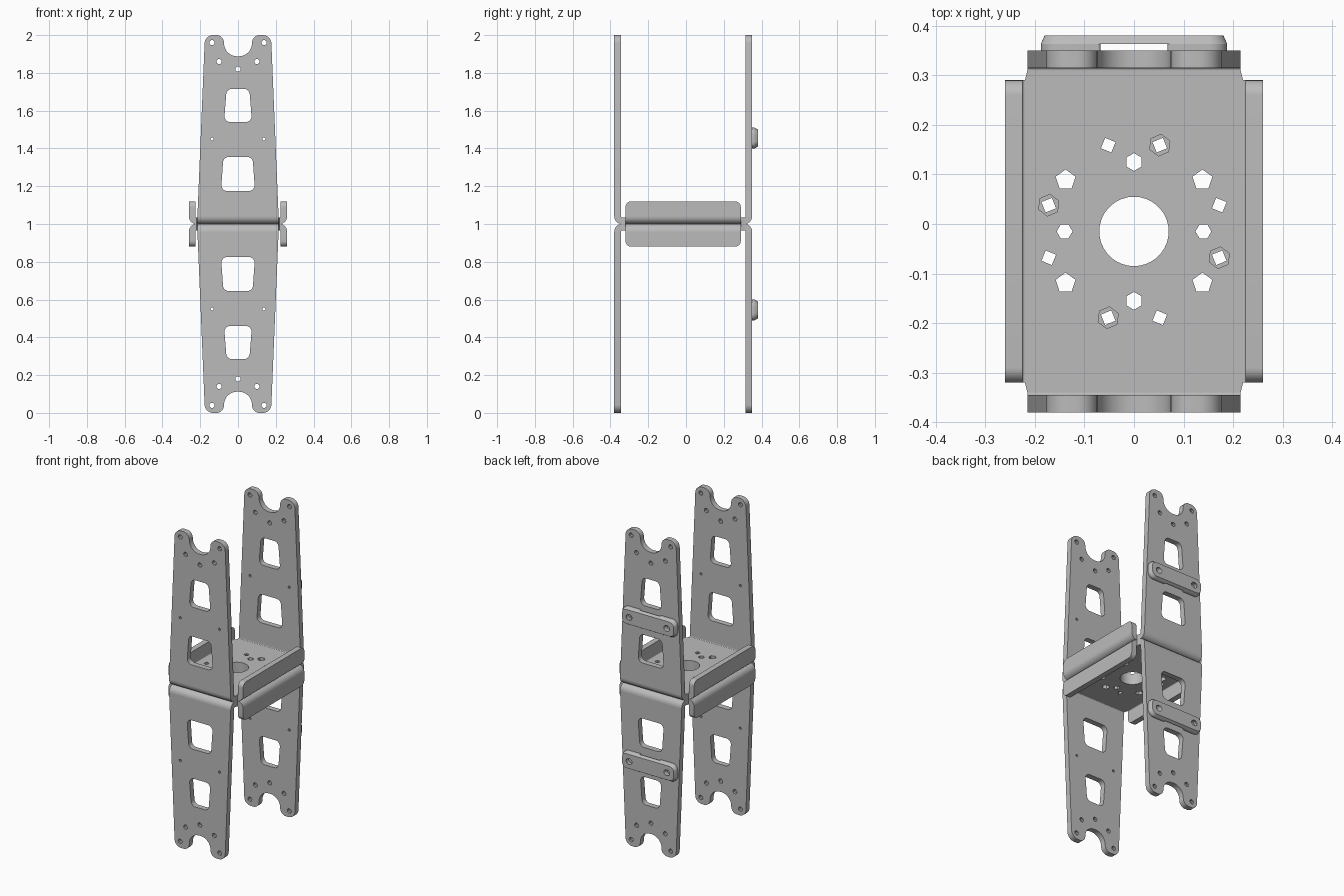
import bpy
import bmesh
from math import sin, cos, pi, tan, radians
from mathutils import Vector

if "Cube" in bpy.data.objects:
    bpy.data.objects.remove(bpy.data.objects["Cube"], do_unlink=True)

steel = bpy.data.materials.new("grey_sheet_metal")
steel.use_nodes = True
GREY = (0.5, 0.5, 0.5, 1)
steel.diffuse_color = GREY
steel.node_tree.nodes["Principled BSDF"].inputs["Base Color"].default_value = GREY

T = 0.035        # sheet thickness
YC = -0.015      # centre of the brackets in y
BEND = 0.04      # outer bend radius


def circle(x, y, r, n=10, turn=0.0):
    return [(x + r * cos(turn + 2 * pi * i / n), y + r * sin(turn + 2 * pi * i / n)) for i in range(n)]


def rounded(corners, steps=7):
    """Polygon from (x, y, radius) corners with true arc fillets."""
    out, n = [], len(corners)
    for i, (x, y, r) in enumerate(corners):
        p = Vector((x, y))
        if r == 0:
            out.append((x, y))
            continue
        a = (Vector(corners[i - 1][:2]) - p).normalized()
        b = (Vector(corners[(i + 1) % n][:2]) - p).normalized()
        half = a.angle(b) / 2
        c = p + (a + b).normalized() * (r / sin(half))
        s, e = p + a * (r / tan(half)) - c, p + b * (r / tan(half)) - c
        for k in range(steps + 1):
            t = k / steps
            out.append(tuple(c + (s * (1 - t) + e * t).normalized() * r))
    return out


def quarter_bend(cx, cz, side):
    """Cross-section of a sheet bend that turns from flat to upright."""
    angles = [pi / 2 * i / 8 for i in range(9)]
    outer = [(cx + side * BEND * sin(a), cz - BEND * cos(a)) for a in angles]
    r = BEND - T
    inner = [(cx + side * r * sin(a), cz - r * cos(a)) for a in reversed(angles)]
    return outer + inner


PLACE = {"XY": lambda u, v, w: (u, v, w),
         "XZ": lambda u, v, w: (u, -w, v),
         "YZ": lambda u, v, w: (w, u, v)}


def plate(name, loops, plane, depth, thick, flip, shape=None):
    """Flat plate with holes: the first loop is the outline."""
    curve = bpy.data.curves.new(name, "CURVE")
    curve.dimensions = "2D"
    curve.fill_mode = "BOTH"
    curve.extrude = thick / 2
    for loop in loops:
        spline = curve.splines.new("POLY")
        spline.points.add(len(loop) - 1)
        for point, (u, v) in zip(spline.points, loop):
            point.co = (u, v, 0, 1)
        spline.use_cyclic_u = True
    temp = bpy.data.objects.new(name + "_outline", curve)
    bpy.context.collection.objects.link(temp)
    deps = bpy.context.evaluated_depsgraph_get()
    mesh = bpy.data.meshes.new_from_object(temp.evaluated_get(deps))
    bpy.data.objects.remove(temp, do_unlink=True)
    bpy.data.curves.remove(curve)

    bm = bmesh.new()
    bm.from_mesh(mesh)
    bmesh.ops.remove_doubles(bm, verts=bm.verts, dist=0.0002)
    for v in bm.verts:
        w = v.co.z + (-depth if plane == "XZ" else depth)
        v.co = PLACE[plane](v.co.x, v.co.y, w)
        if shape:
            shape(v.co)
        if flip:                      # half turn about the y axis
            v.co = (-v.co.x, v.co.y, 2 - v.co.z)
    bmesh.ops.recalc_face_normals(bm, faces=bm.faces)
    bm.to_mesh(mesh)
    bm.free()
    mesh.materials.clear()
    mesh.materials.append(steel)
    obj = bpy.data.objects.new(("lower_" if flip else "upper_") + name, mesh)
    bpy.context.collection.objects.link(obj)
    bpy.ops.object.select_all(action="DESELECT")
    obj.select_set(True)
    bpy.context.view_layer.objects.active = obj
    bpy.ops.object.shade_smooth_by_angle(angle=radians(35))
    return obj


def window(z0, z1, w0, w1):
    return rounded([(-w0, z0, 0.03), (w0, z0, 0.03), (w1, z1, 0.03), (-w1, z1, 0.03)])


# Arm outline: tapered, with two lobes around a rounded notch
half_arm = [(0.215, 1 + BEND, 0), (0.175, 2.0, 0.045), (0.075, 2.0, 0.04), (0.072, 1.888, 0.068)]
arm = [rounded(half_arm + [(-x, z, r) for x, z, r in reversed(half_arm)]),
       window(1.175, 1.355, 0.09, 0.077), window(1.54, 1.715, 0.074, 0.06),
       circle(0, 1.82, 0.014)]
for s in (-1, 1):
    arm += [circle(s * 0.138, 1.96, 0.014), circle(s * 0.1, 1.86, 0.014), circle(s * 0.137, 1.45, 0.008)]

# Base plate outline with narrower ends, and its hole pattern
quad = [(0.22, 0.305), (0.215, 0.325)]
base = [[(x, YC + y) for x, y in quad] + [(-x, YC + y) for x, y in reversed(quad)]
        + [(-x, YC - y) for x, y in quad] + [(x, YC - y) for x, y in reversed(quad)],
        circle(0, YC, 0.07, 36)]
for s in (-1, 1):
    base += [circle(0, YC + s * 0.14, 0.018, 6, pi / 6), circle(s * 0.14, YC, 0.016, 6)]
    base += [circle(t * 0.138, YC + s * 0.104, 0.021, 5, pi / 2) for t in (-1, 1)]
    # Wide holes on one bracket sit over narrow holes on the other
    base += [circle(s * 0.052, YC + s * 0.174, 0.022, 6, 0.4),
             circle(-s * 0.172, YC + s * 0.053, 0.022, 6, 0.4),
             circle(-s * 0.052, YC + s * 0.174, 0.016, 4, 0.4),
             circle(s * 0.172, YC + s * 0.053, 0.016, 4, 0.4)]

# Side flange with rounded free corners
flange = rounded([(YC - 0.305, 1 + BEND, 0), (YC + 0.305, 1 + BEND, 0),
                  (YC + 0.305, 1.12, 0.03), (YC - 0.305, 1.12, 0.03)])

# Strap bar on the back arm
BAR_Z = 1.455


def box(x0, x1, r0, r1):
    lo, hi = BAR_Z - 0.055, BAR_Z + 0.055
    return rounded([(x0, lo, r0), (x1, lo, r1), (x1, hi, r1), (x0, hi, r0)])


def taper(co):
    if co.y > 0.379:
        co.z = BAR_Z + (co.z - BAR_Z) * 0.82
        co.x *= 0.96


for flip in (False, True):
    plate("base_plate", base, "XY", 1 + T / 2, T, flip)
    for s, side in ((-1, "front"), (1, "back")):
        plate(side + "_arm", arm, "XZ", YC + s * (0.365 - T / 2), T, flip)
        plate(side + "_bend", [quarter_bend(YC + s * 0.325, 1 + BEND, s)], "YZ", 0, 0.43, flip)
    for s, side in ((-1, "right"), (1, "left")):
        if flip:
            side = "left" if s < 0 else "right"
        plate(side + "_flange", [flange], "YZ", s * (0.26 - T / 2), T, flip)
        plate(side + "_flange_bend", [quarter_bend(s * 0.22, 1 + BEND, s)], "XZ", YC, 0.61, flip)
        x0, x1 = sorted((s * 0.068, s * 0.188))
        r0, r1 = (0.035, 0.005) if s < 0 else (0.005, 0.035)
        plate(side + "_bar_foot", [box(x0, x1, r0, r1), circle(s * 0.137, BAR_Z, 0.022, 12)],
              "XZ", 0.3565, 0.013, flip)
    plate("strap_bar", [box(-0.188, 0.188, 0.035, 0.035)]
          + [circle(s * 0.137, BAR_Z, 0.022, 12) for s in (-1, 1)],
          "XZ", 0.3715, 0.017, flip, taper)
